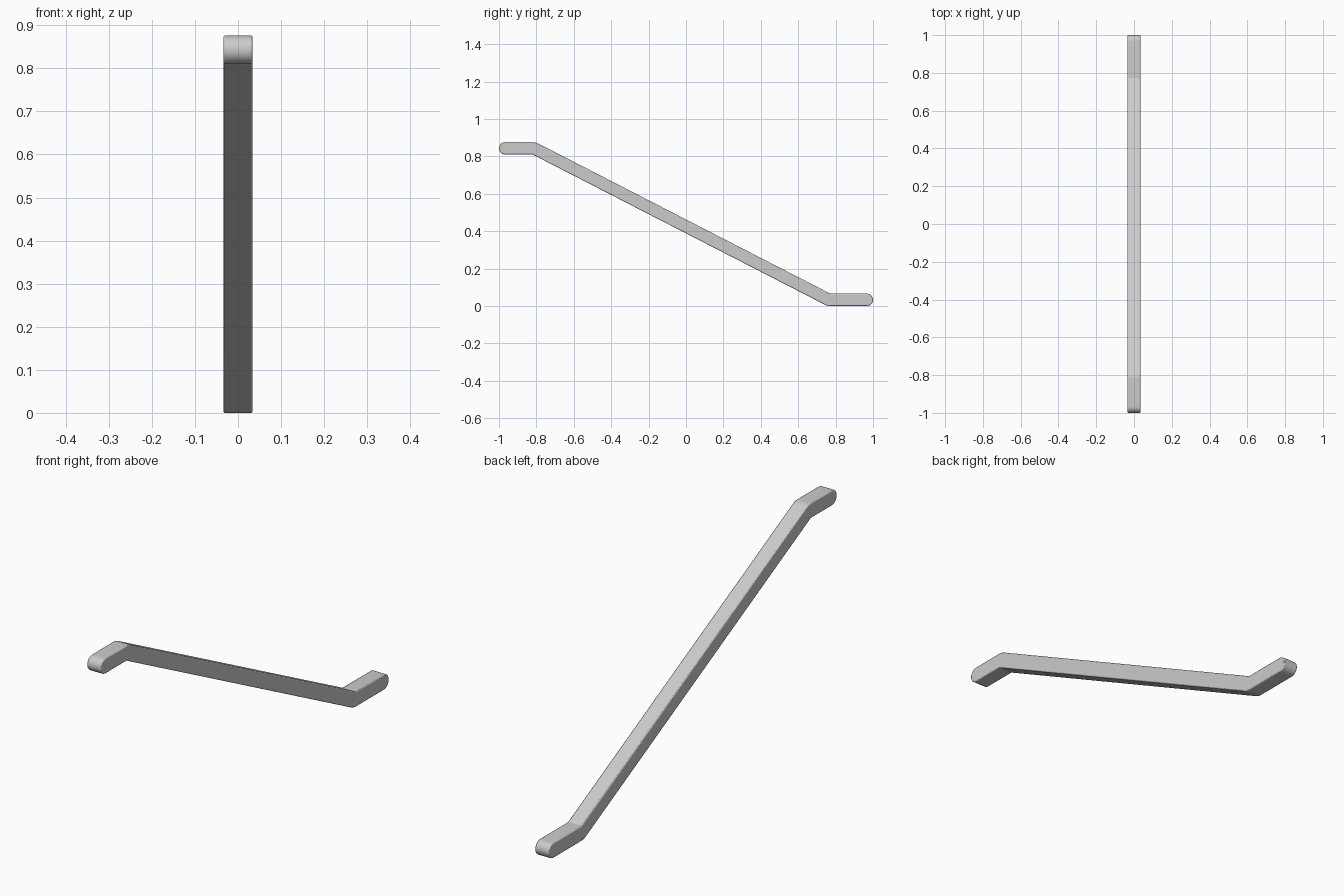
import bpy, bmesh
from math import sin, cos, radians, hypot, asin, atan2, pi

if "Cube" in bpy.data.objects:
    bpy.data.objects.remove(bpy.data.objects["Cube"])

T = 0.066          # rail thickness
R = T / 2
W = 0.034          # half width
TOP = 0.876        # overall height
A = (-0.82, TOP - T)   # inner corner of the upper bend
B = (0.772, T)         # inner corner of the lower bend

# slope angle of the straight run, keeping the thickness constant
dy, dz = B[0] - A[0], A[1] - B[1]
slope = atan2(dz, dy) + asin(T / hypot(dy, dz))


def arc(cy, cz, r, a0, a1, n):
    return [(cy + r * cos(a0 + (a1 - a0) * i / n),
             cz + r * sin(a0 + (a1 - a0) * i / n)) for i in range(n + 1)]


# side outline: rounded ends and rounded outer bends
outline = [A]
outline += arc(-1 + R, TOP - R, R, -pi / 2, -3 * pi / 2, 20)
outline += arc(*A, T, pi / 2, pi / 2 - slope, 8)
outline += [B]
outline += arc(1 - R, R, R, pi / 2, -pi / 2, 20)
outline += arc(*B, T, -pi / 2, -pi / 2 - slope, 8)

# extrude the outline across the width
bm = bmesh.new()
face = bm.faces.new([bm.verts.new((-W, y, z)) for y, z in outline])
new = bmesh.ops.extrude_face_region(bm, geom=[face])["geom"]
bmesh.ops.translate(bm, vec=(2 * W, 0, 0),
                    verts=[v for v in new if isinstance(v, bmesh.types.BMVert)])
bmesh.ops.recalc_face_normals(bm, faces=bm.faces)
mesh = bpy.data.meshes.new("handrail")
bm.to_mesh(mesh)
bm.free()
rail = bpy.data.objects.new("handrail", mesh)
bpy.context.collection.objects.link(rail)

# softened side edges
bevel = rail.modifiers.new("edge_bevel", 'BEVEL')
bevel.width = 0.004
bevel.segments = 2
bevel.limit_method = 'ANGLE'
bevel.angle_limit = radians(60)
bevel.use_clamp_overlap = False

bpy.context.view_layer.objects.active = rail
rail.select_set(True)
bpy.ops.object.shade_smooth_by_angle(angle=radians(25))
